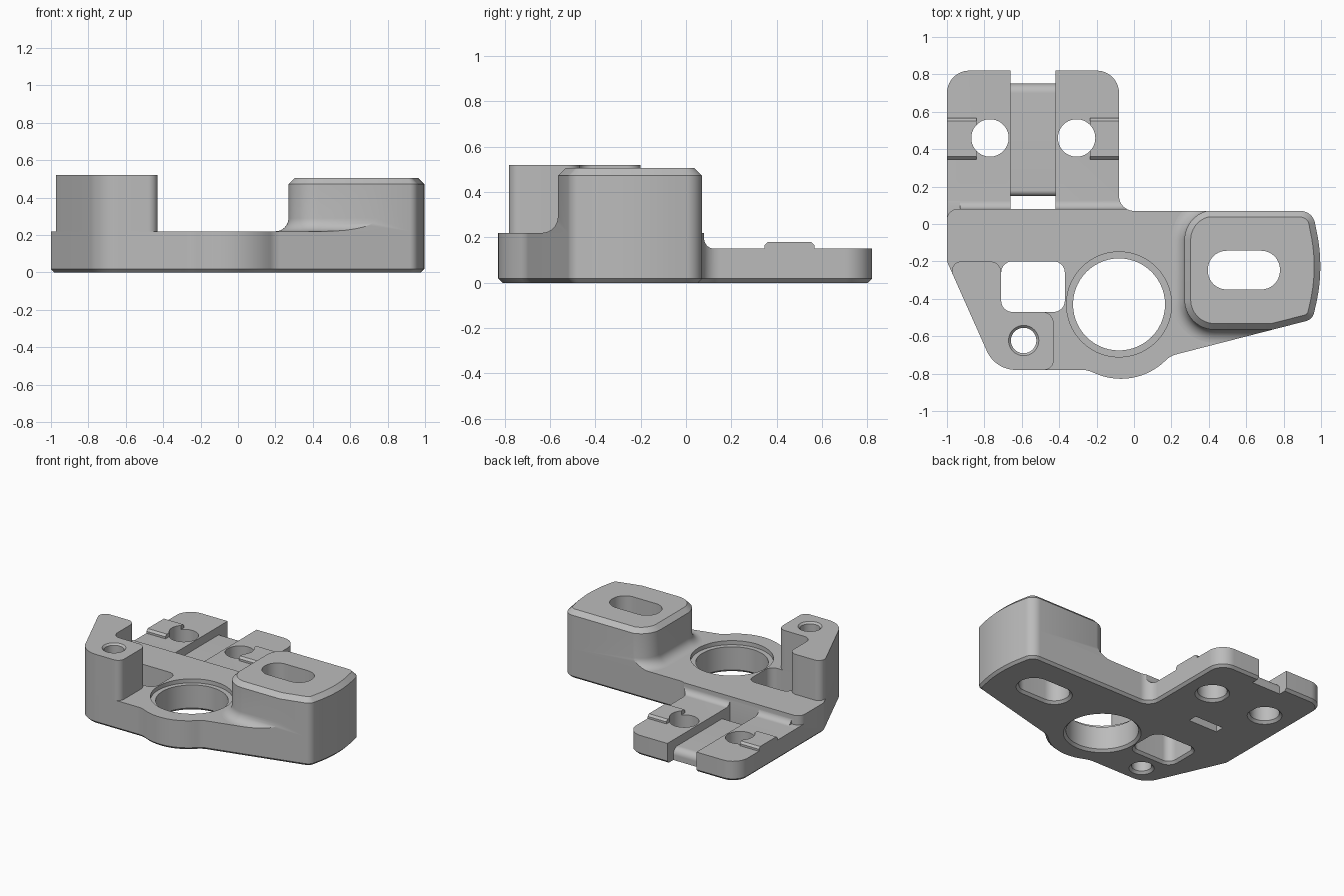
import bpy, bmesh, math
from mathutils import Vector, Matrix

cube = bpy.data.objects.get("Cube")
if cube:
    bpy.data.objects.remove(cube, do_unlink=True)

grey = bpy.data.materials.new("plain grey")
grey.use_nodes = True
grey.diffuse_color = (0.5, 0.5, 0.5, 1)
grey.node_tree.nodes["Principled BSDF"].inputs["Base Color"].default_value = (0.5, 0.5, 0.5, 1)

STEPS = 14


def rounded(corners, d=0.0):
    """Counter-clockwise polygon of (x, y, radius) corners, grown outward by d."""
    out = []
    count = len(corners)
    for i, (x, y, r) in enumerate(corners):
        p = Vector((x, y))
        a = (p - Vector(corners[i - 1][:2])).normalized()
        b = (Vector(corners[(i + 1) % count][:2]) - p).normalized()
        turn = math.atan2(a.x * b.y - a.y * b.x, a.dot(b))
        side = 1 if turn > 0 else -1
        na, nb = Vector((a.y, -a.x)), Vector((b.y, -b.x))
        p = p + (na + nb) * (d / (1 + na.dot(nb)))
        r = max(r + side * d, 0) if r else 0
        start = p - a * (r * math.tan(abs(turn) / 2))
        centre = start - na * side * r
        for k in range(STEPS + 1):
            out.append(centre + Matrix.Rotation(turn * k / STEPS, 2) @ (start - centre))
    return out


def loft(name, corners, rings, along_x=False):
    """Stack the outline at each (height, growth); along_x reads it as a y-z profile."""
    bm = bmesh.new()
    rows = []
    for h, d in rings:
        pts = rounded(corners, d)
        rows.append([bm.verts.new((h, p.x, p.y) if along_x else (p.x, p.y, h)) for p in pts])
    n = len(rows[0])
    for low, high in zip(rows, rows[1:]):
        for i in range(n):
            j = (i + 1) % n
            bm.faces.new((low[i], low[j], high[j], high[i]))
    bm.faces.new(rows[0][::-1])
    bm.faces.new(rows[-1])
    bmesh.ops.remove_doubles(bm, verts=bm.verts, dist=1e-5)
    mesh = bpy.data.meshes.new(name)
    bm.to_mesh(mesh)
    bm.free()
    mesh.materials.append(grey)
    obj = bpy.data.objects.new(name, mesh)
    bpy.context.collection.objects.link(obj)
    return obj


def rect(x0, y0, x1, y1, r=0.0):
    return [(x0, y0, r), (x1, y0, r), (x1, y1, r), (x0, y1, r)]


def disc(x, y, r):
    return rect(x - r, y - r, x + r, y + r, r)


cutters = []


def cutter(name, *args, **kw):
    obj = loft(name, *args, **kw)
    obj.hide_render = True
    cutters.append(obj)
    return obj


def boolean(obj, tools, operation="DIFFERENCE"):
    bpy.context.view_layer.objects.active = obj
    for tool in tools:
        mod = obj.modifiers.new("cut", "BOOLEAN")
        mod.operation, mod.solver, mod.object = operation, "EXACT", tool
        bpy.ops.object.modifier_apply(modifier=mod.name)


# Whole plan outline
outline = [(-1, 0.82, 0.12), (-1, -0.2, 0.03), (-0.742, -0.78, 0.17), (-0.25, -0.78, 0.15),
           (0, -0.89, 0.34), (0.195, -0.705, 0.12), (0.955, -0.51, 0.06), (1.016, -0.24, 0.9),
           (0.955, 0.07, 0.08), (-0.08, 0.07, 0.08), (-0.08, 0.82, 0.12)]

# Through holes, flared at the underside
flare = [(-0.02, 0.038), (0.018, 0), (0.7, 0)]
bolt_holes = [cutter("bolt_hole_cutter", disc(x, 0.46, 0.1), flare) for x in (-0.77, -0.307)]
bore = cutter("bore_cutter", disc(-0.08, -0.43, 0.246), flare)
counterbore = cutter("counterbore_cutter", disc(-0.08, -0.43, 0.281), [(0.19, 0), (0.4, 0)])
window = cutter("window_cutter", rect(-0.71, -0.47, -0.37, -0.2, 0.06), flare)
pin_hole = cutter("pin_hole_cutter", disc(-0.59, -0.623, 0.068),
                  [(-0.02, 0.038), (0.018, 0), (0.507, 0), (0.547, 0.04)])
slot = cutter("slot_cutter", rect(0.395, -0.35, 0.78, -0.143, 0.1), flare)

# Lowered rear deck with a filleted step, and the channel through it
step = cutter("step_cutter", [(0.08, 0.15, 0.045), (1, 0.15, 0), (1, 0.4, 0), (0.08, 0.4, 0)],
              [(-1.1, 0), (0.1, 0)], along_x=True)
corner = cutter("corner_cutter", [(-1.1, -0.05, 0), (-1.001, -0.05, 0), (-1.001, 0.081, 0.06),
                                  (-0.93, 0.081, 0), (-0.93, 0.2, 0), (-1.1, 0.2, 0)],
                [(0.151, 0), (0.4, 0)])
channel = cutter("channel_cutter", rect(-0.66, 0.081, -0.42, 1), [(-0.1, 0), (0.4, 0)])

# Base plate
base = loft("base_plate", outline, [(0, -0.018), (0.018, 0), (0.22, 0)])
boolean(base, [step, corner, channel, *bolt_holes, bore, counterbore, window, pin_hole, slot])

# Round-ended bar across the channel floor
bar = loft("channel_bar", [(0.15, 0, 0), (0.75, 0, 0), (0.75, 0.088, 0.05), (0.15, 0.088, 0.03)],
           [(-0.66, 0), (-0.42, 0)], along_x=True)

# Raised locating keys beside the bolt holes
key_profile = [(0.345, 0.15, 0), (0.567, 0.15, 0), (0.567, 0.165, 0),
               (0.552, 0.18, 0), (0.36, 0.18, 0), (0.345, 0.165, 0)]
keys = []
for side, x0, x1, hole in (("right", -1, -0.842, 0), ("left", -0.235, -0.08, 1)):
    key = loft(side + "_key", key_profile, [(x0, 0), (x1, 0)], along_x=True)
    boolean(key, [bolt_holes[hole]])
    keys.append(key)

# L-shaped pillar
pillar = loft("pillar", [(-1, -0.2, 0.05), (-0.742, -0.78, 0.17), (-0.43, -0.78, 0.05),
                         (-0.43, -0.47, 0.06), (-0.71, -0.47, 0.06), (-0.71, -0.2, 0.06)],
              [(0.22, 0), (0.52, 0)])
boolean(pillar, [pin_hole])

# Slotted boss: filleted foot, chamfered top, trimmed to the plan outline
foot = []
for k in range(9):
    a = math.pi / 2 * k / 8
    foot.append((0.29 - 0.07 * math.cos(a), 0.07 - 0.07 * math.sin(a)))
boss = loft("slotted_boss", rect(0.27, -0.565, 1.3, 0.075, 0.16),
            foot + [(0.472, 0), (0.505, -0.033)])
trim = cutter("trim_cutter", outline, [(0.1, 0), (0.472, 0), (0.525, -0.053)])
boolean(boss, [trim], "INTERSECT")
boolean(boss, [slot])

for obj in cutters:
    bpy.data.objects.remove(obj, do_unlink=True)

# Smooth curved walls, crisp edges
for obj in [base, bar, pillar, boss, *keys]:
    bpy.ops.object.select_all(action="DESELECT")
    obj.select_set(True)
    bpy.context.view_layer.objects.active = obj
    bpy.ops.object.shade_smooth_by_angle(angle=math.radians(25))
